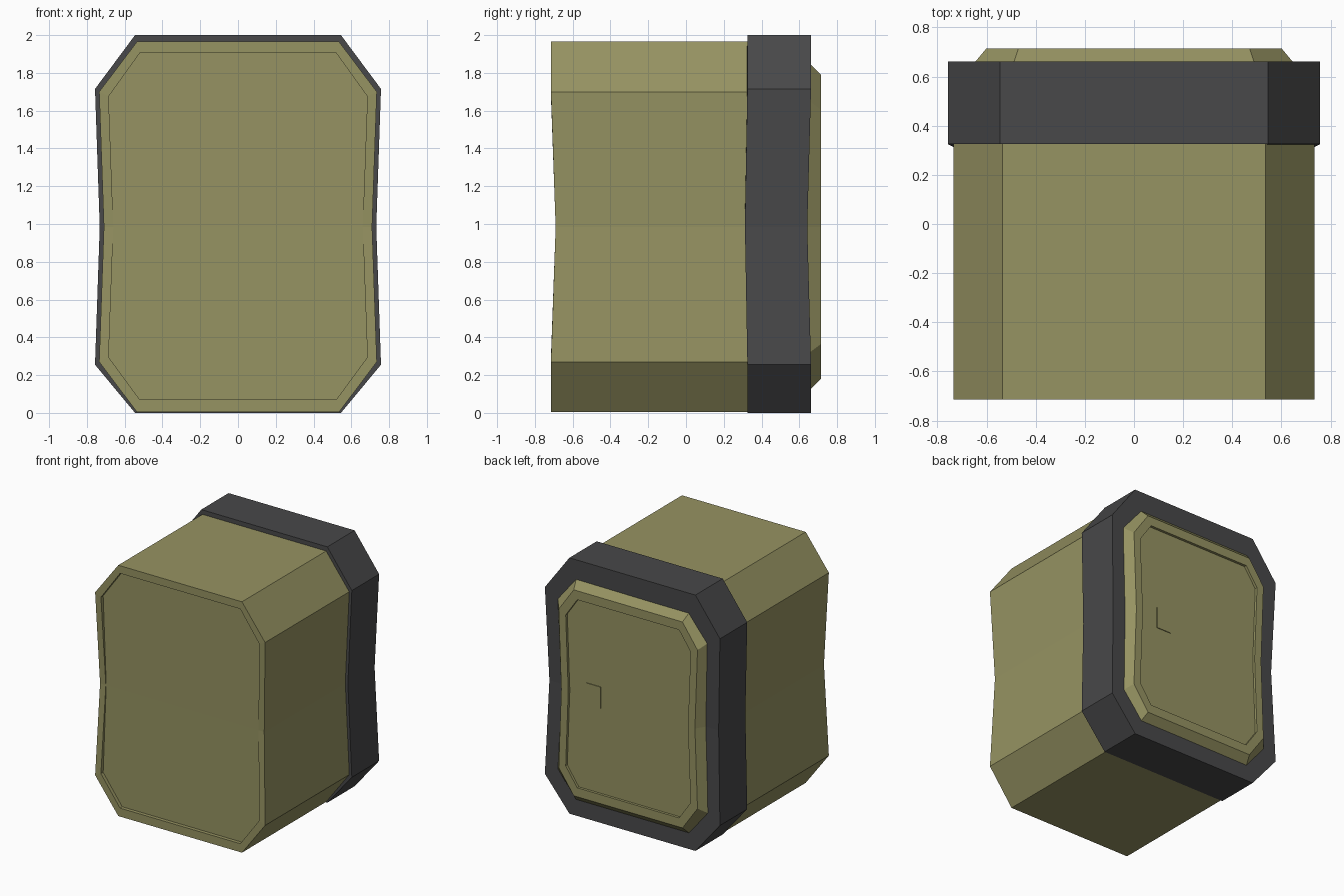
import bpy
import bmesh

cube = bpy.data.objects.get("Cube")
if cube:
    bpy.data.objects.remove(cube, do_unlink=True)


def material(name, rgb):
    m = bpy.data.materials.new(name)
    m.use_nodes = True
    m.diffuse_color = (*rgb, 1)
    m.node_tree.nodes["Principled BSDF"].inputs["Base Color"].default_value = (*rgb, 1)
    return m


olive = material("olive", (0.305, 0.292, 0.122))
charcoal = material("charcoal", (0.065, 0.065, 0.067))
WAIST = 0.985


def outline(flat, side, waist, bottom, low, high, top):
    """Pinched, corner-cut outline as (x, z) points around the shell."""
    right = [(flat, top), (side, high), (waist, WAIST), (side, low), (flat, bottom)]
    return right + [(-x, z) for x, z in reversed(right)]


def loft(name, mat, sections):
    """Join outlines along y; each section is (outline, y, y at the waist)."""
    bm = bmesh.new()
    loops = []
    for points, y, waist_y in sections:
        loops.append([bm.verts.new((x, waist_y if z == WAIST else y, z)) for x, z in points])
    for a, b in zip(loops, loops[1:]):
        for i in range(len(a)):
            j = (i + 1) % len(a)
            bm.faces.new((a[i], a[j], b[j], b[i]))
    # End caps are split across the waist
    for ring in (loops[0], loops[-1]):
        bm.faces.new(ring[2:8])
        bm.faces.new(ring[7:] + ring[:3])
    bmesh.ops.recalc_face_normals(bm, faces=bm.faces)
    mesh = bpy.data.meshes.new(name)
    bm.to_mesh(mesh)
    bm.free()
    mesh.materials.append(mat)
    obj = bpy.data.objects.new(name, mesh)
    bpy.context.collection.objects.link(obj)
    return obj


# Main shell with a shallow recessed front panel
shell = outline(0.535, 0.735, 0.71, 0.004, 0.27, 1.7, 1.965)
front_panel = outline(0.52, 0.685, 0.66, 0.07, 0.295, 1.675, 1.905)
loft("main_shell", olive, [
    (front_panel, -0.687, -0.685),
    (front_panel, -0.715, -0.69),
    (shell, -0.715, -0.69),
    (shell, 0.5, 0.5),
])

# Dark band around the back
band = outline(0.545, 0.757, 0.732, 0, 0.255, 1.715, 2)
loft("back_band", charcoal, [(band, 0.325, 0.312), (band, 0.662, 0.642)])

# Bevelled back door with a recessed panel
door_base = outline(0.49, 0.65, 0.625, 0.12, 0.32, 1.65, 1.85)
door_rim = outline(0.47, 0.6, 0.578, 0.18, 0.365, 1.605, 1.79)
door_panel = outline(0.44, 0.54, 0.518, 0.25, 0.395, 1.575, 1.72)
loft("back_door", olive, [
    (door_base, 0.655, 0.637),
    (door_rim, 0.715, 0.715),
    (door_panel, 0.715, 0.715),
    (door_panel, 0.695, 0.695),
])

# Small latch plate on the door
bpy.ops.mesh.primitive_cube_add(size=1, location=(0.31, 0.697, 1.0))
latch = bpy.context.object
latch.name = "door_latch"
latch.scale = (0.125, 0.008, 0.165)
latch.data.materials.append(olive)
